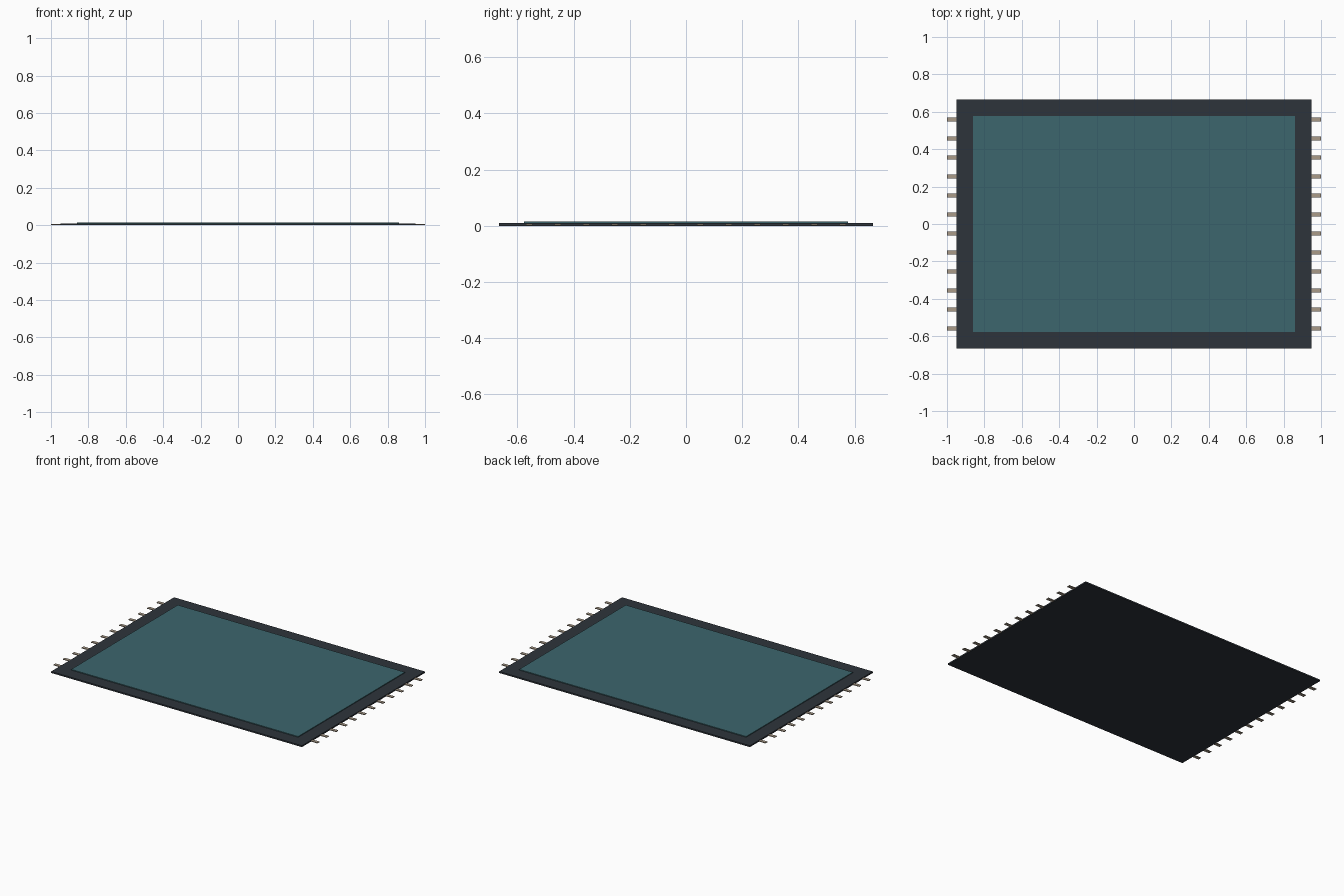
import bpy

if "Cube" in bpy.data.objects:
    bpy.data.objects.remove(bpy.data.objects["Cube"])


def material(name, rgb):
    m = bpy.data.materials.new(name)
    m.diffuse_color = (*rgb, 1.0)
    m.use_nodes = True
    m.node_tree.nodes["Principled BSDF"].inputs["Base Color"].default_value = m.diffuse_color
    return m


def box(name, x, y, z, mat):
    """Box spanning the (min, max) pairs x, y, z."""
    bpy.ops.mesh.primitive_cube_add(size=1)
    ob = bpy.context.object
    ob.name = name
    for v in ob.data.vertices:
        v.co = [a + (b - a) * (c + 0.5) for (a, b), c in zip((x, y, z), v.co)]
    ob.data.materials.append(mat)
    return ob


charcoal = material("charcoal border", (0.027, 0.034, 0.043))
teal = material("teal field", (0.046, 0.133, 0.153))
beige = material("beige fringe", (0.40, 0.33, 0.25))

# rug body and raised centre field
box("rug_border", (-0.95, 0.95), (-0.665, 0.665), (0, 0.010), charcoal)
box("rug_field", (-0.86, 0.86), (-0.577, 0.577), (0.001, 0.0152), teal)

# fringe tassels along both short ends
COUNT = 12
for side in (-1, 1):
    for i in range(COUNT):
        y = -0.558 + i * 1.116 / (COUNT - 1)
        x = sorted((side * 0.94, side * 1.0))
        box(f"fringe_{'left' if side < 0 else 'right'}_{i + 1}",
            x, (y - 0.011, y + 0.011), (0.002, 0.007), beige)
